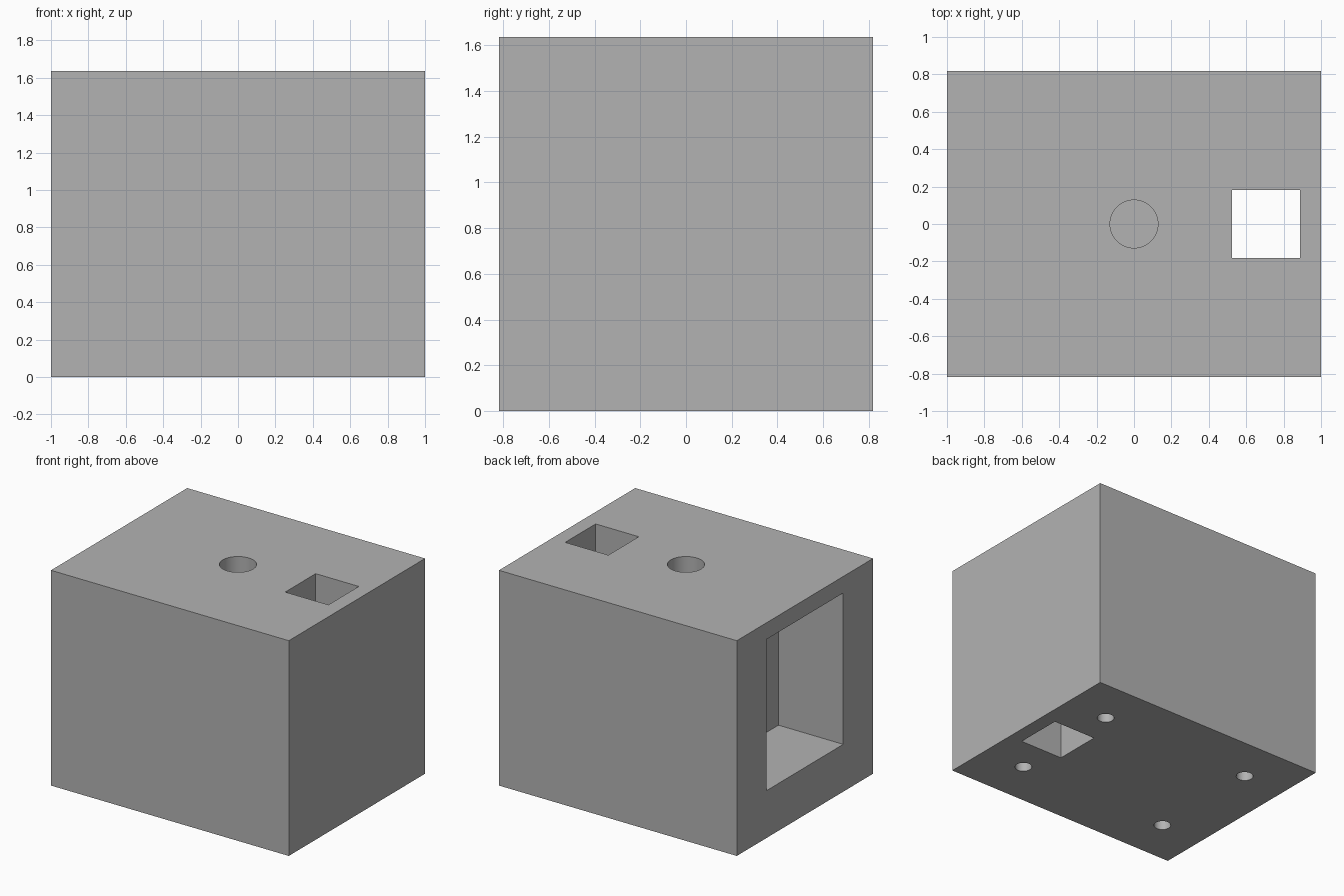
import bpy

default = bpy.data.objects.get("Cube")
if default:
    bpy.data.objects.remove(default, do_unlink=True)

W, D, H = 2.0, 1.636, 1.636

# Plain grey for the whole block
grey = bpy.data.materials.new("plain grey")
grey.use_nodes = True
colour = (0.45, 0.45, 0.45, 1)
grey.diffuse_color = colour
grey.node_tree.nodes["Principled BSDF"].inputs["Base Color"].default_value = colour


def box(name, low, high):
    centre = [(a + b) / 2 for a, b in zip(low, high)]
    bpy.ops.mesh.primitive_cube_add(size=1, location=centre)
    ob = bpy.context.object
    ob.name = name
    ob.scale = [b - a for a, b in zip(low, high)]
    bpy.ops.object.transform_apply(location=True, rotation=False, scale=True)
    ob.data.materials.append(grey)
    return ob


def drill(name, x, y, radius, low, high):
    bpy.ops.mesh.primitive_cylinder_add(vertices=48, radius=radius, depth=high - low,
                                        location=(x, y, (low + high) / 2))
    ob = bpy.context.object
    ob.name = name
    ob.data.materials.append(grey)
    return ob


# Solid block
block = box("block", (-W / 2, -D / 2, 0), (W / 2, D / 2, H))

# Side pocket, square through shaft, blind top hole
cutters = [
    box("side_pocket", (-1.1, -0.46, 0.36), (-0.455, 0.46, 1.51)),
    box("square_shaft", (0.525, -0.183, -0.1), (0.888, 0.183, H + 0.1)),
    drill("top_hole", 0, 0, 0.128, H - 0.5, H + 0.1),
]
# Four screw holes underneath
for x in (-0.645, 0.645):
    for y in (-0.455, 0.455):
        cutters.append(drill("screw_hole", x, y, 0.06, -0.1, 0.29))

# Carve each opening, then drop its cutter
bpy.ops.object.select_all(action="DESELECT")
block.select_set(True)
bpy.context.view_layer.objects.active = block
for cutter in cutters:
    cutter.hide_render = True
    cut = block.modifiers.new(cutter.name, "BOOLEAN")
    cut.operation = "DIFFERENCE"
    cut.solver = "EXACT"
    cut.object = cutter
    bpy.ops.object.modifier_apply(modifier=cut.name)
    bpy.data.objects.remove(cutter, do_unlink=True)

bpy.ops.object.shade_smooth_by_angle()
